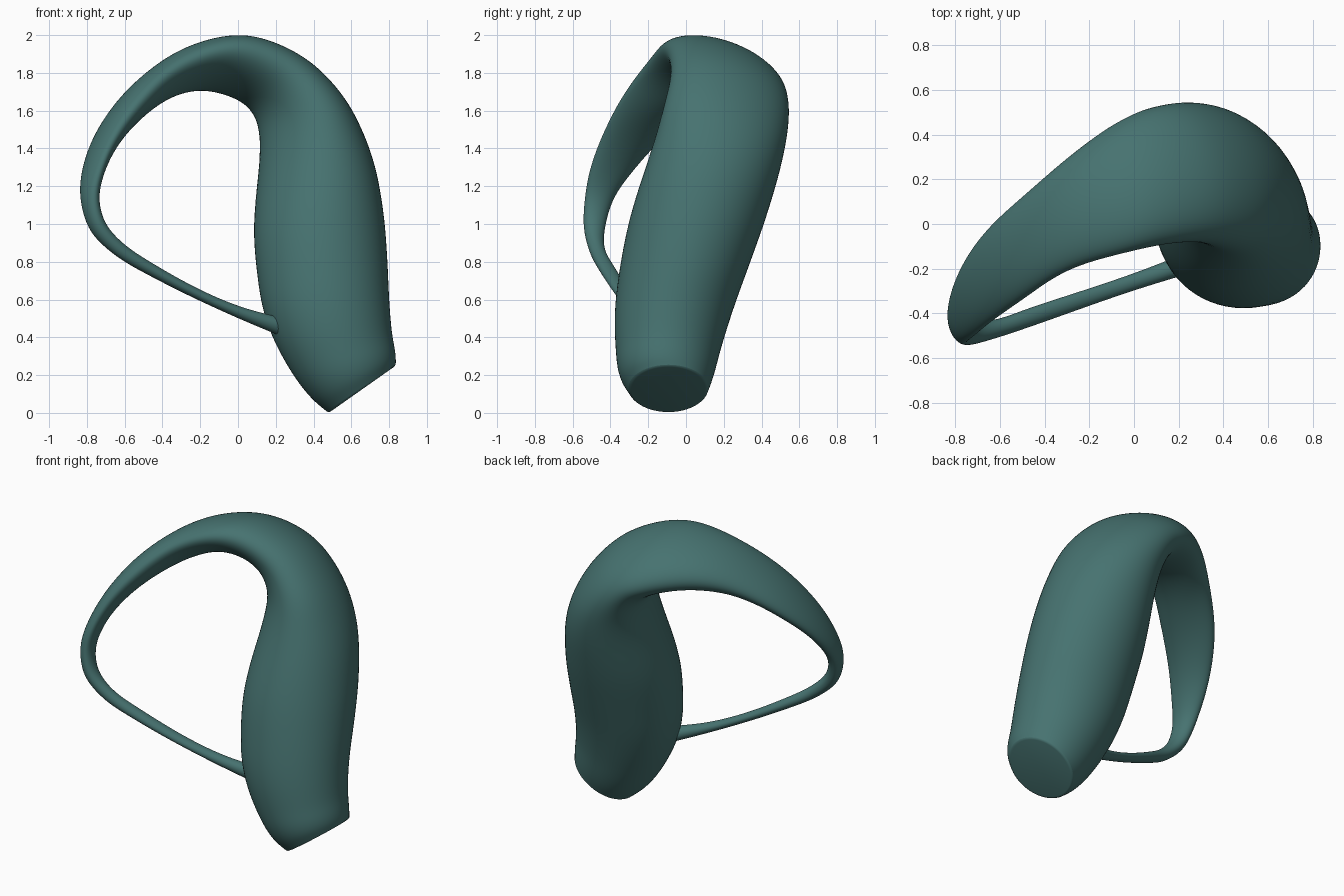
import bpy, bmesh, math
from mathutils import Vector

if "Cube" in bpy.data.objects:
    bpy.data.objects.remove(bpy.data.objects["Cube"])

# Stations along the sweep: inner edge (x, z), outer edge (x, z), front y, back y, twist
STATIONS = [
    (0.48, 0.00, 0.835, 0.25, -0.30, 0.115, 0.0),
    (0.395, 0.07, 0.835, 0.30, -0.345, 0.14, 0.0),
    (0.25, 0.27, 0.815, 0.42, -0.372, 0.185, 0.0),
    (0.145, 0.50, 0.80, 0.60, -0.376, 0.25, 0.0),
    (0.10, 0.75, 0.79, 0.82, -0.347, 0.335, 0.0),
    (0.083, 1.00, 0.768, 1.08, -0.295, 0.425, 0.02),
    (0.118, 1.41, 0.67, 1.47, -0.165, 0.53, 0.2),
    (0.10, 1.54, 0.56, 1.675, -0.115, 0.545, 0.35),
    (0.05, 1.62, 0.39, 1.855, -0.08, 0.535, 0.42),
    (-0.03, 1.67, 0.20, 1.96, -0.09, 0.505, 0.45),
    (-0.16, 1.705, 0.00, 2.003, -0.13, 0.43, 0.4),
    (-0.30, 1.69, -0.27, 1.94, -0.20, 0.305, 0.2),
    (-0.45, 1.61, -0.52, 1.775, -0.325, 0.13, -0.1),
    (-0.62, 1.44, -0.715, 1.55, -0.44, -0.065, -0.42),
    (-0.71, 1.265, -0.815, 1.33, -0.51, -0.255, -0.55),
    (-0.735, 1.13, -0.837, 1.15, -0.535, -0.38, -0.4),
    (-0.70, 1.00, -0.785, 0.965, -0.542, -0.43, -0.2),
    (-0.60, 0.89, -0.645, 0.83, -0.512, -0.43, 0.0),
    (-0.45, 0.79, -0.48, 0.733, -0.46, -0.375, 0.0),
    (0.00, 0.564, -0.02, 0.51, -0.30, -0.225, 0.0),
    (0.27, 0.495, 0.23, 0.405, -0.22, -0.125, 0.0),
]
SIDES, STEPS = 64, 10


def smooth_stations(rows):
    """Cubic interpolation by chord length through the stations."""
    pts = [Vector(r) for r in rows]
    mid = [Vector(((p[0] + p[2]) / 2, (p[4] + p[5]) / 2, (p[1] + p[3]) / 2)) for p in pts]
    t = [0.0]
    for a, b in zip(mid, mid[1:]):
        t.append(t[-1] + (b - a).length)
    slope = [(pts[i + 1] - pts[i]) / (t[i + 1] - t[i]) for i in range(len(pts) - 1)]
    tan = [slope[0]]
    for i in range(1, len(pts) - 1):
        h0, h1 = t[i] - t[i - 1], t[i + 1] - t[i]
        tan.append((slope[i - 1] * h1 + slope[i] * h0) / (h0 + h1))
    tan.append(slope[-1])
    out = []
    for i in range(len(pts) - 1):
        h = t[i + 1] - t[i]
        for s in range(STEPS):
            u = s / STEPS
            out.append(pts[i] * (2*u**3 - 3*u**2 + 1) + tan[i] * (h * (u**3 - 2*u**2 + u))
                       + pts[i + 1] * (3*u**2 - 2*u**3) + tan[i + 1] * (h * (u**3 - u**2)))
    out.append(pts[-1])
    # relax the sweep so the outline flows evenly
    for _ in range(12):
        out = [out[0]] + [(a + b * 2 + c) / 4 for a, b, c in zip(out, out[1:], out[2:])] + [out[-1]]
    return out


def ring(bm, p):
    """Twisted elliptical section that keeps the station's extents."""
    lx, lz, rx, rz, y0, y1, k = p
    c = Vector(((lx + rx) / 2, (y0 + y1) / 2, (lz + rz) / 2))
    a = Vector(((rx - lx) / 2, 0, (rz - lz) / 2))
    b = Vector((0, (y1 - y0) / 2, 0)) - a * k
    a = a * math.sqrt(1 - k * k)
    angles = [2 * math.pi * i / SIDES for i in range(SIDES)]
    return [bm.verts.new(c + a * math.cos(w) + b * math.sin(w)) for w in angles]


# Looping body: thick trunk, flattened arch and thin tail in one sweep
bm = bmesh.new()
rings = [ring(bm, p) for p in smooth_stations(STATIONS)]
for r0, r1 in zip(rings, rings[1:]):
    for i in range(SIDES):
        j = (i + 1) % SIDES
        bm.faces.new((r0[i], r0[j], r1[j], r1[i]))
bm.faces.new(rings[0])
bm.faces.new(rings[-1])
bmesh.ops.recalc_face_normals(bm, faces=bm.faces)
# Slightly rounded rim at the trunk's cut end
rim = [e for e in bm.edges if e.verts[0] in rings[0] and e.verts[1] in rings[0]]
bmesh.ops.bevel(bm, geom=rim, offset=0.012, segments=3, profile=0.5, affect='EDGES')
mesh = bpy.data.meshes.new("looping_body")
bm.to_mesh(mesh)
bm.free()
body = bpy.data.objects.new("looping_body", mesh)
bpy.context.collection.objects.link(body)

teal = bpy.data.materials.new("dark teal")
teal.diffuse_color = (0.062, 0.17, 0.163, 1)
teal.use_nodes = True
teal.node_tree.nodes["Principled BSDF"].inputs["Base Color"].default_value = teal.diffuse_color
mesh.materials.append(teal)

bpy.context.view_layer.objects.active = body
body.select_set(True)
bpy.ops.object.shade_smooth_by_angle(angle=math.radians(40))
